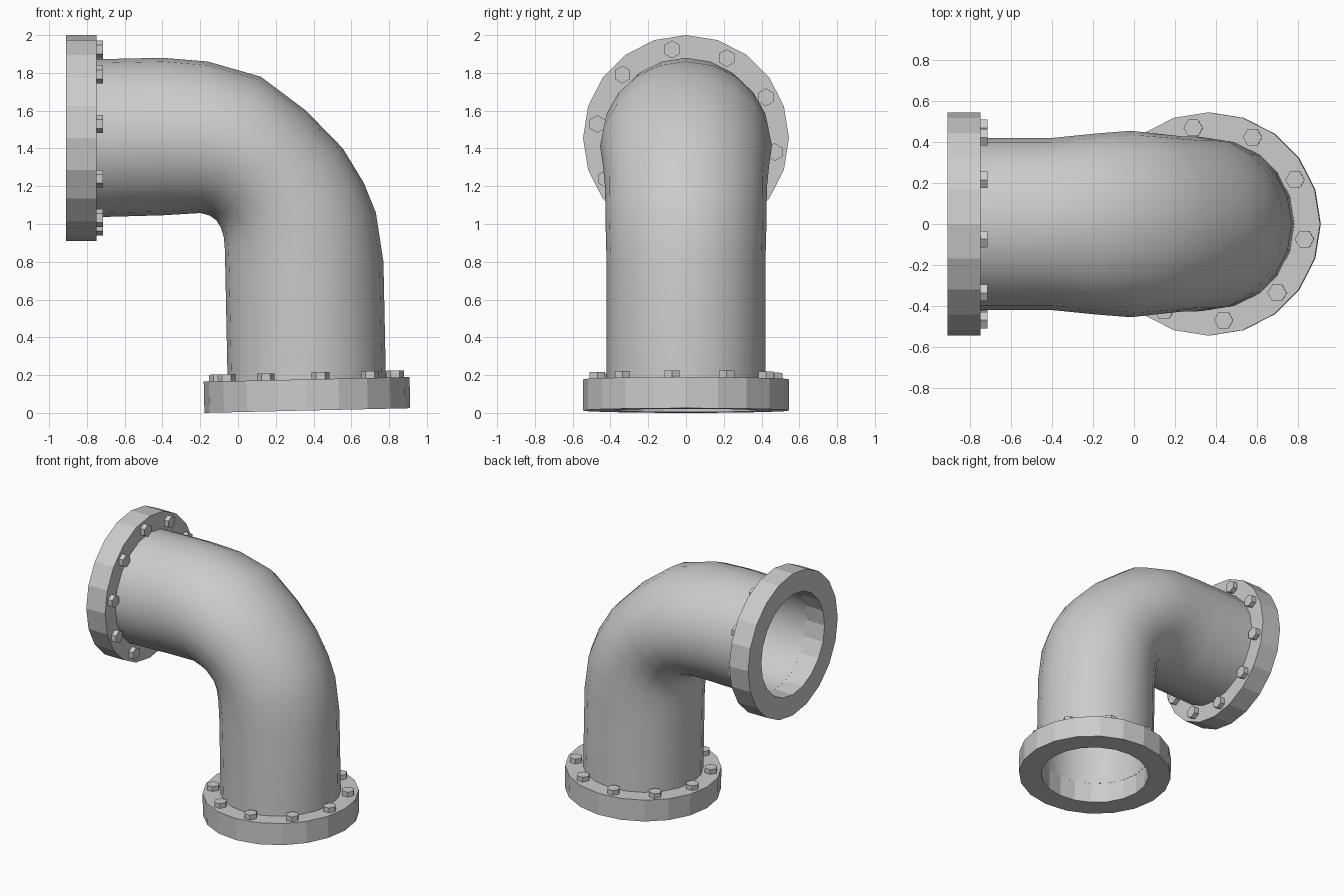
import bpy, bmesh
from math import cos, sin, pi, radians
from mathutils import Vector, Matrix

if "Cube" in bpy.data.objects:
    bpy.data.objects.remove(bpy.data.objects["Cube"])

SIDES = 20
BORE = 0.385


def finish(bm, name, matrix=None):
    bmesh.ops.recalc_face_normals(bm, faces=bm.faces)
    me = bpy.data.meshes.new(name)
    bm.to_mesh(me)
    bm.free()
    ob = bpy.data.objects.new(name, me)
    bpy.context.collection.objects.link(ob)
    if matrix:
        ob.matrix_world = matrix
    return ob


def bridge(bm, a, b):
    n = len(a)
    for i in range(n):
        j = (i + 1) % n
        bm.faces.new((a[i], a[j], b[j], b[i]))


# Elbow pipe: each section is (outer x, z), (inner x, z), half width in y
sections = [
    ((-0.76, 1.872), (-0.76, 1.036), 0.42),
    ((-0.40, 1.880), (-0.40, 1.046), 0.42),
    ((-0.16, 1.860), (-0.20, 1.058), 0.442),
    ((0.12, 1.780), (-0.15, 1.045), 0.455),
    ((0.36, 1.600), (-0.115, 1.02), 0.44),
    ((0.555, 1.40), (-0.09, 0.98), 0.428),
    ((0.665, 1.22), (-0.075, 0.93), 0.427),
    ((0.73, 1.06), (-0.07, 0.87), 0.425),
    ((0.77, 0.80), (-0.067, 0.75), 0.42),
    ((0.783, 0.175), (-0.055, 0.16), 0.42),
]


def section_rings(bm, scale):
    rings = []
    for o, i, w in sections:
        o, i = Vector((o[0], 0, o[1])), Vector((i[0], 0, i[1]))
        c, h = (o + i) / 2, (o - i) / 2 * scale
        side = Vector((0, w * scale, 0))
        rings.append([bm.verts.new(c + h * cos(2 * pi * k / SIDES)
                                   + side * sin(2 * pi * k / SIDES))
                      for k in range(SIDES)])
    return rings


bm = bmesh.new()
loops = section_rings(bm, 1.0) + section_rings(bm, BORE / 0.42)[::-1]
for a, b in zip(loops, loops[1:] + loops[:1]):
    bridge(bm, a, b)
pipe = finish(bm, "elbow_pipe")
bpy.context.view_layer.objects.active = pipe
pipe.select_set(True)
bpy.ops.object.shade_smooth_by_angle(angle=radians(50))
pipe.select_set(False)


# Flange ring with its circle of hexagonal bolt heads (local z points to the pipe)
def flange(name, matrix, depth, hex_turn):
    bm = bmesh.new()
    profile = [(0.545, 0), (0.545, depth), (BORE, depth), (BORE, 0)]
    rings = [[bm.verts.new((r * cos(2 * pi * k / SIDES), r * sin(2 * pi * k / SIDES), z))
              for k in range(SIDES)] for r, z in profile]
    for a, b in zip(rings, rings[1:] + rings[:1]):
        bridge(bm, a, b)
    finish(bm, name + "_flange", matrix)

    bm = bmesh.new()
    for k in range(10):
        a = radians(-9 + 36 * k)
        place = (Matrix.Translation((0.475 * cos(a), 0.475 * sin(a), depth + 0.013))
                 @ Matrix.Rotation(hex_turn, 4, 'Z'))
        bmesh.ops.create_cone(bm, cap_ends=True, segments=6, radius1=0.047,
                              radius2=0.047, depth=0.046, matrix=place)
    finish(bm, name + "_bolts", matrix)


lower = Matrix.Translation((0.367, 0, 0.0125)) @ Matrix.Rotation(radians(-1.3), 4, 'Y')
upper = Matrix(((0, 0, 1, -0.91), (1, 0, 0, 0), (0, 1, 0, 1.455), (0, 0, 0, 1)))
# create_cone starts its hexagon on the local y axis
flange("lower", lower, 0.165, radians(30))
flange("upper", upper, 0.16, 0)
